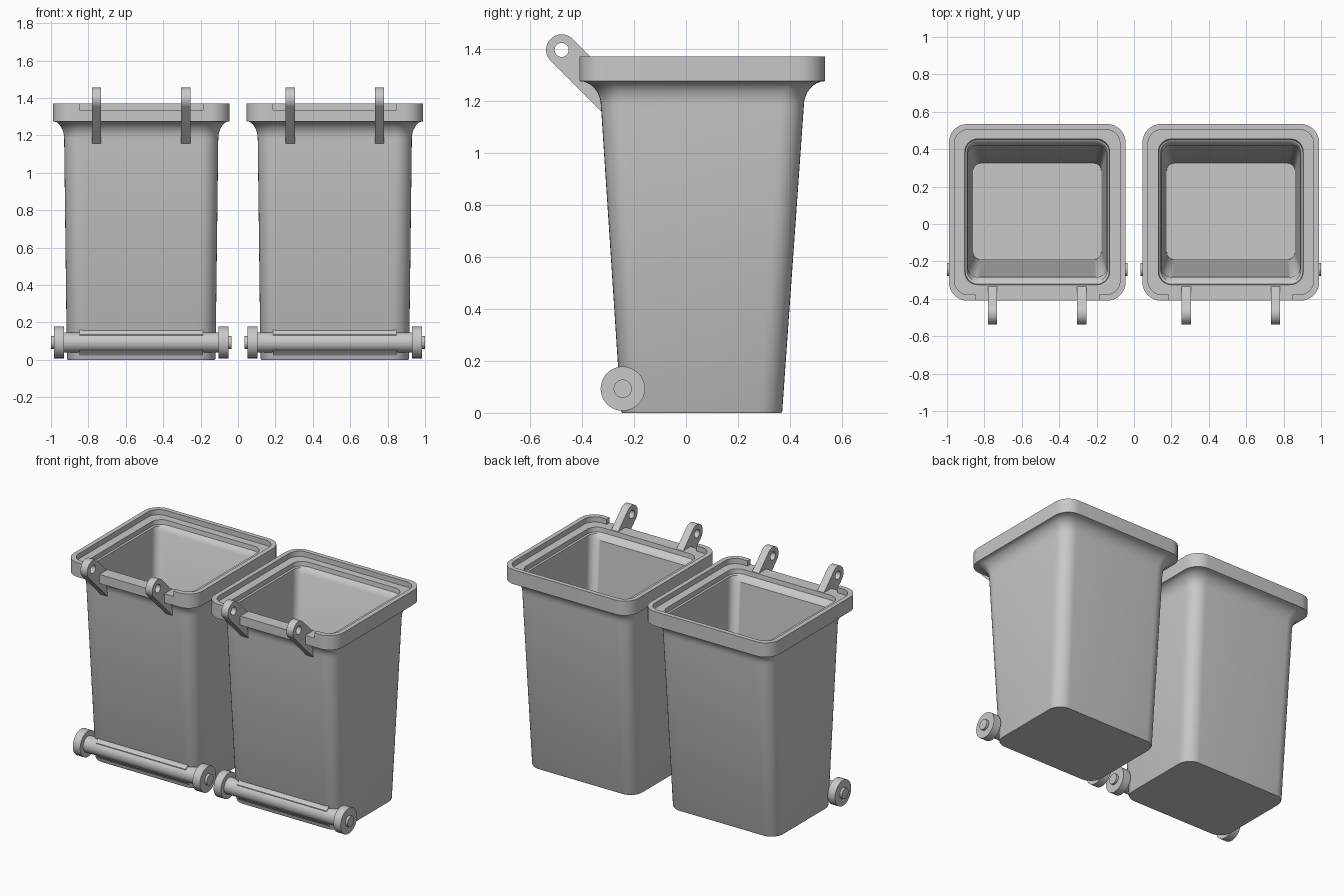
import bpy, bmesh, math
from mathutils import Matrix

if "Cube" in bpy.data.objects:
    bpy.data.objects.remove(bpy.data.objects["Cube"])

grey = bpy.data.materials.new("grey plastic")
grey.diffuse_color = (0.58, 0.58, 0.58, 1)
grey.use_nodes = True
grey.node_tree.nodes["Principled BSDF"].inputs["Base Color"].default_value = grey.diffuse_color

LEDGE, TOP, NOTCH = 1.335, 1.37, 0.33


def finish(ob):
    ob.data.materials.clear()
    ob.data.materials.append(grey)
    bpy.ops.object.select_all(action='DESELECT')
    ob.select_set(True)
    bpy.context.view_layer.objects.active = ob
    bpy.ops.object.shade_smooth_by_angle(angle=math.radians(35))


def from_bmesh(name, bm, x):
    bmesh.ops.recalc_face_normals(bm, faces=bm.faces)
    me = bpy.data.meshes.new(name)
    bm.to_mesh(me)
    bm.free()
    ob = bpy.data.objects.new(name, me)
    ob.location.x = x
    bpy.context.collection.objects.link(ob)
    finish(ob)


def ring(hx, y0, y1, z, r, seg=8):
    """Rounded rectangle; the front run is lowered to the ledge between +-NOTCH."""
    pts = []
    corners = ((hx - r, y0 + r, -90), (hx - r, y1 - r, 0),
               (-hx + r, y1 - r, 90), (-hx + r, y0 + r, 180))
    for cx, cy, a0 in corners:
        for i in range(seg + 1):
            a = math.radians(a0 + 90 * i / seg)
            pts.append((cx + r * math.cos(a), cy + r * math.sin(a), z))
    low = min(z, LEDGE)
    n = min(NOTCH, hx - r - 0.01)
    return pts + [(-n, y0, z), (-n, y0, low), (n, y0, low), (n, y0, z)]


def bin_body(x):
    sections = [(0.393, -0.246, 0.366, 0.0, 0.085), (0.3975, -0.25, 0.37, 0.008, 0.09),
                (0.412, -0.327, 0.453, 1.18, 0.09)]
    # flared cove under the rim
    for i in range(1, 9):
        t = math.pi / 2 * i / 8
        f = 1 - math.cos(t)
        sections.append((0.412 + 0.0605 * f, -0.327 - 0.083 * f, 0.453 + 0.082 * f,
                         1.18 + 0.095 * math.sin(t), 0.09 + 0.01 * f))
    # rim, lid ledge, inner steps and cavity
    sections += [(0.4725, -0.41, 0.535, LEDGE, 0.10),
                 (0.4725, -0.41, 0.535, TOP, 0.10),
                 (0.4425, -0.378, 0.505, TOP, 0.075),
                 (0.4425, -0.378, 0.505, LEDGE, 0.075),
                 (0.3875, -0.325, 0.455, LEDGE, 0.07),
                 (0.385, -0.322, 0.452, 1.305, 0.07),
                 (0.375, -0.308, 0.442, 1.30, 0.06),
                 (0.371, -0.283, 0.42, 1.27, 0.05),
                 (0.3425, -0.19, 0.325, 0.05, 0.04)]
    bm = bmesh.new()
    loops = [[bm.verts.new(p) for p in ring(*s)] for s in sections]
    for a, b in zip(loops, loops[1:]):
        for i in range(len(a)):
            j = (i + 1) % len(a)
            bm.faces.new((a[i], a[j], b[j], b[i]))
    bm.faces.new(loops[0])
    bm.faces.new(loops[-1])
    bmesh.ops.remove_doubles(bm, verts=bm.verts, dist=1e-5)
    from_bmesh("bin_body", bm, x)


def rod(name, x, x0, x1, r, sides=48):
    """Cylinder along x on the axle line."""
    bm = bmesh.new()
    m = Matrix.Translation(((x0 + x1) / 2, -0.243, 0.093)) @ Matrix.Rotation(math.pi / 2, 4, 'Y')
    bmesh.ops.create_cone(bm, cap_ends=True, segments=sides, radius1=r, radius2=r,
                          depth=x1 - x0, matrix=m)
    from_bmesh(name, bm, x)


def axle_fillet(x):
    """Soft blend between the axle tube and the bin wall."""
    prof = [(-0.2, 0.022), (-0.252, 0.022), (-0.262, 0.034), (-0.28, 0.05),
            (-0.28, 0.136), (-0.265, 0.147), (-0.255, 0.165), (-0.2, 0.165)]
    bm = bmesh.new()
    a, b = ([bm.verts.new((sx * 0.33, y, z)) for y, z in prof] for sx in (-1, 1))
    for i in range(len(prof)):
        j = (i + 1) % len(prof)
        bm.faces.new((a[i], a[j], b[j], b[i]))
    bm.faces.new(a)
    bm.faces.new(b)
    from_bmesh("axle_fillet", bm, x)


def hinge_lug(x):
    """45 degree arm with a round eye, extruded across x."""
    cy, cz, r = -0.478, 1.395, 0.06
    arc = lambda rad, a0, a1, n: [(cy + rad * math.cos(math.radians(a0 + (a1 - a0) * i / n)),
                                   cz + rad * math.sin(math.radians(a0 + (a1 - a0) * i / n)))
                                  for i in range(n + 1)]
    outline = arc(r, 45, 225, 20) + [(-0.325, 1.157), (-0.325, 1.327)]
    hole = arc(0.027, 0, 360, 24)[:-1]
    cu = bpy.data.curves.new("hinge_lug", 'CURVE')
    cu.dimensions, cu.fill_mode, cu.extrude = '2D', 'BOTH', 0.025
    for pts in (outline, hole):
        sp = cu.splines.new('POLY')
        sp.points.add(len(pts) - 1)
        for p, (u, v) in zip(sp.points, pts):
            p.co = (u, v, 0, 1)
        sp.use_cyclic_u = True
    ob = bpy.data.objects.new("hinge_lug", cu)
    ob.rotation_euler = (math.pi / 2, 0, math.pi / 2)
    ob.location.x = x
    bpy.context.collection.objects.link(ob)
    bpy.ops.object.select_all(action='DESELECT')
    ob.select_set(True)
    bpy.context.view_layer.objects.active = ob
    bpy.ops.object.convert(target='MESH')
    ob = bpy.context.view_layer.objects.active
    bm = bmesh.new()
    bm.from_mesh(ob.data)
    bmesh.ops.remove_doubles(bm, verts=bm.verts, dist=1e-5)
    bmesh.ops.recalc_face_normals(bm, faces=bm.faces)
    bm.to_mesh(ob.data)
    bm.free()
    finish(ob)


# two identical bins side by side
for x in (-0.5175, 0.5175):
    bin_body(x)
    axle_fillet(x)
    rod("axle_tube", x, -0.415, 0.415, 0.053)
    rod("axle_hub", x, -0.4825, 0.4825, 0.035)
    for s in (-1, 1):
        rod("wheel", x, *sorted((s * 0.413, s * 0.467)), 0.085)
        hinge_lug(x + s * 0.239)
